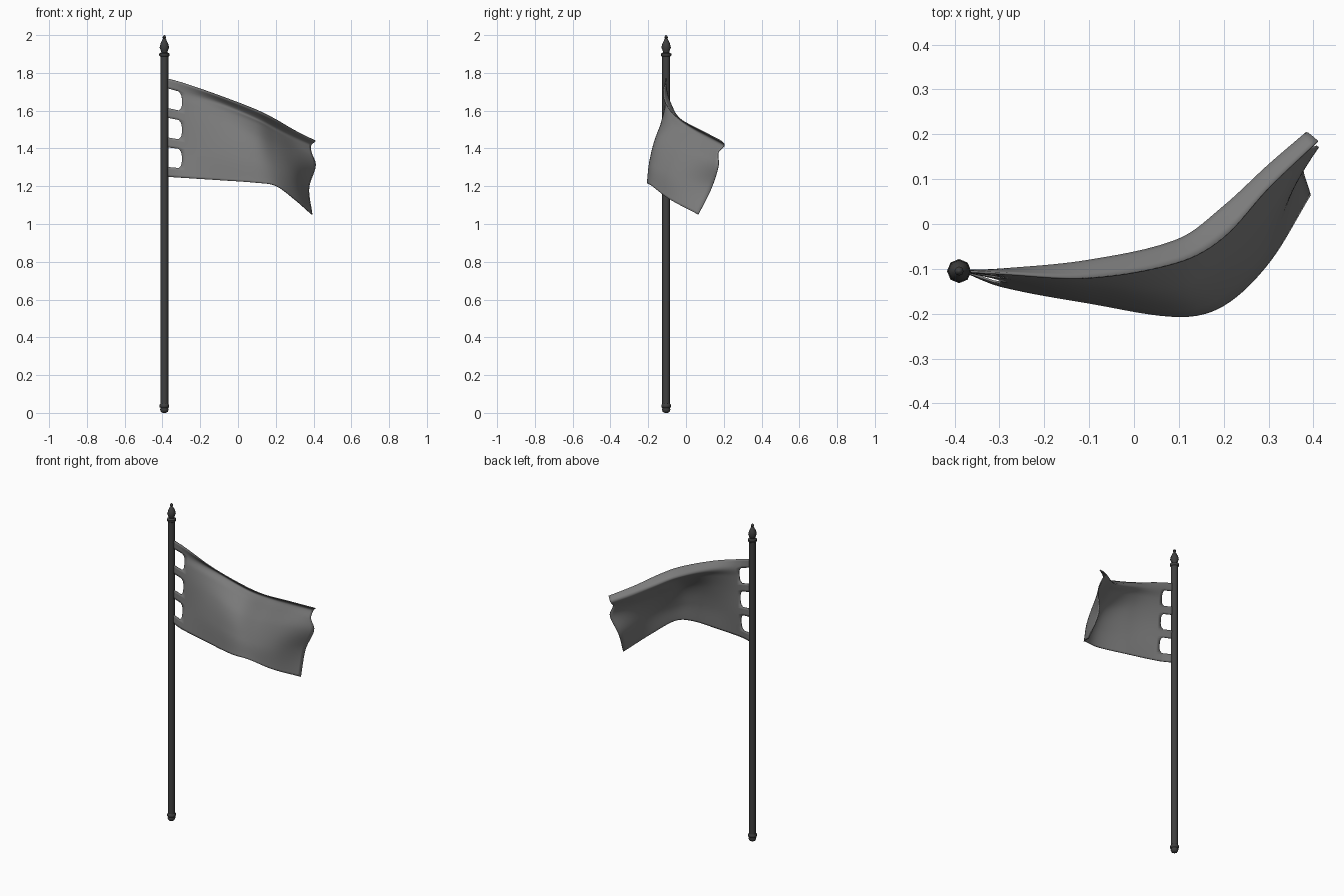
import bpy, bmesh, math
from mathutils import Vector

if "Cube" in bpy.data.objects:
    bpy.data.objects.remove(bpy.data.objects["Cube"])

PX, PY = -0.39, -0.105


def finish(name, bm, angle):
    mesh = bpy.data.meshes.new(name)
    bm.to_mesh(mesh)
    bm.free()
    ob = bpy.data.objects.new(name, mesh)
    bpy.context.collection.objects.link(ob)
    bpy.ops.object.select_all(action='DESELECT')
    ob.select_set(True)
    bpy.context.view_layer.objects.active = ob
    bpy.ops.object.shade_smooth_by_angle(angle=math.radians(angle))
    return ob


def lathe(name, profile, sides=8):
    bm = bmesh.new()
    rings = [[bm.verts.new((PX + r * math.cos(2 * math.pi * k / sides),
                            PY + r * math.sin(2 * math.pi * k / sides), z))
              for k in range(sides)] for r, z in profile]
    for a, b in zip(rings, rings[1:]):
        for k in range(sides):
            n = (k + 1) % sides
            bm.faces.new((a[k], a[n], b[n], b[k]))
    bm.faces.new(rings[0][::-1])
    bm.faces.new(rings[-1])
    return finish(name, bm, 50)


# Pole with foot collar, and spear finial
lathe("pole", [(0.021, 0.03), (0.021, 1.90)])
lathe("pole_foot", [(0.008, 0), (0.018, 0.005), (0.023, 0.018), (0.020, 0.026),
                    (0.026, 0.031), (0.026, 0.042), (0.020, 0.05)])
lathe("finial", [(0.020, 1.885), (0.027, 1.891), (0.027, 1.902), (0.016, 1.909),
                 (0.019, 1.918), (0.025, 1.935), (0.020, 1.955), (0.009, 1.978),
                 (0.006, 1.981), (0.010, 1.987), (0.007, 1.995), (0.002, 2.0)])

# Cloth: control rows from top edge to bottom edge, stations from pole to fly end
V = [0, 0.1, 0.2, 0.4, 0.7, 1]
U = [0, 0.08, 0.3, 0.53, 0.67, 0.83, 1]
X = [-0.38, -0.3, -0.1, 0.1, 0.2, 0.3]
TOP = [(-.105, 1.772), (-.110, 1.75), (-.120, 1.68), (-.085, 1.603), (-.03, 1.553), (.08, 1.495)]
FOLD = [(-.105, 1.72), (-.102, 1.698), (-.082, 1.64), (-.035, 1.555), (.038, 1.505), (.13, 1.455)]
CREASE = [(-.105, 1.668), (-.108, 1.648), (-.105, 1.60), (-.075, 1.53), (.0, 1.475), (.10, 1.42)]
UPPER = [(-.105, 1.564), (-.115, 1.548), (-.138, 1.51), (-.15, 1.45), (-.09, 1.405), (.02, 1.36)]
LOWER = [(-.105, 1.407), (-.122, 1.396), (-.165, 1.37), (-.19, 1.335), (-.155, 1.30), (-.05, 1.25)]
BOTTOM = [(-.105, 1.25), (-.137, 1.245), (-.175, 1.232), (-.205, 1.218), (-.18, 1.202), (-.085, 1.13)]
TIP = [(.41, .185, 1.44), (.385, .203, 1.415), (.388, .172, 1.38),
       (.41, .172, 1.31), (.375, .135, 1.19), (.392, .065, 1.05)]
GRID = [[Vector((x, y, z)) for x, (y, z) in zip(X, row)] + [Vector(tip)]
        for row, tip in zip((TOP, FOLD, CREASE, UPPER, LOWER, BOTTOM), TIP)]


def spline(ts, ps, t):
    """Smooth curve through points ps at parameters ts."""
    i = max(k for k in range(len(ts) - 1) if ts[k] <= t + 1e-9)
    n = len(ts) - 1

    def slope(k):
        a, b = max(k - 1, 0), min(k + 1, n)
        return (ps[b] - ps[a]) / (ts[b] - ts[a])
    h = ts[i + 1] - ts[i]
    s = (t - ts[i]) / h
    return (ps[i] * (2 * s**3 - 3 * s**2 + 1) + slope(i) * h * (s**3 - 2 * s**2 + s)
            + ps[i + 1] * (3 * s**2 - 2 * s**3) + slope(i + 1) * h * (s**3 - s**2))


NU, NV, HOLE = 48, 40, 4
bm = bmesh.new()
verts = []
for i in range(NU + 1):
    col = []
    for j in range(NV + 1):
        u, v = i / NU, j / NV
        # rounded inner end of the three slots
        t = (v * 10 - 1) % 3
        if i == HOLE and 0.01 < v < 0.99:
            d = abs(t - 1) if t < 2 else 1
            u -= 0.018 * d**4
        col.append(bm.verts.new(spline(V, [spline(U, row, u) for row in GRID], v)))
    verts.append(col)
for i in range(NU):
    for j in range(NV):
        # leave out slots so that four tabs hold the cloth to the pole
        if i < HOLE and ((j + 0.5) / NV * 10 - 1) % 3 < 2 and 4 <= j < 36:
            continue
        bm.faces.new((verts[i][j], verts[i][j + 1], verts[i + 1][j + 1], verts[i + 1][j]))
flag = finish("flag_cloth", bm, 60)
mod = flag.modifiers.new("thickness", 'SOLIDIFY')
mod.thickness = 0.005
mod.offset = 0

# Dark grey paint on the pole
paint = bpy.data.materials.new("dark_metal")
paint.diffuse_color = (0.05, 0.05, 0.05, 1)
paint.use_nodes = True
paint.node_tree.nodes["Principled BSDF"].inputs["Base Color"].default_value = paint.diffuse_color
for name in ("pole", "pole_foot", "finial"):
    bpy.data.objects[name].data.materials.append(paint)
cloth = bpy.data.materials.new("grey_cloth")
cloth.diffuse_color = (0.2, 0.2, 0.2, 1)
cloth.use_nodes = True
cloth.node_tree.nodes["Principled BSDF"].inputs["Base Color"].default_value = cloth.diffuse_color
flag.data.materials.append(cloth)
